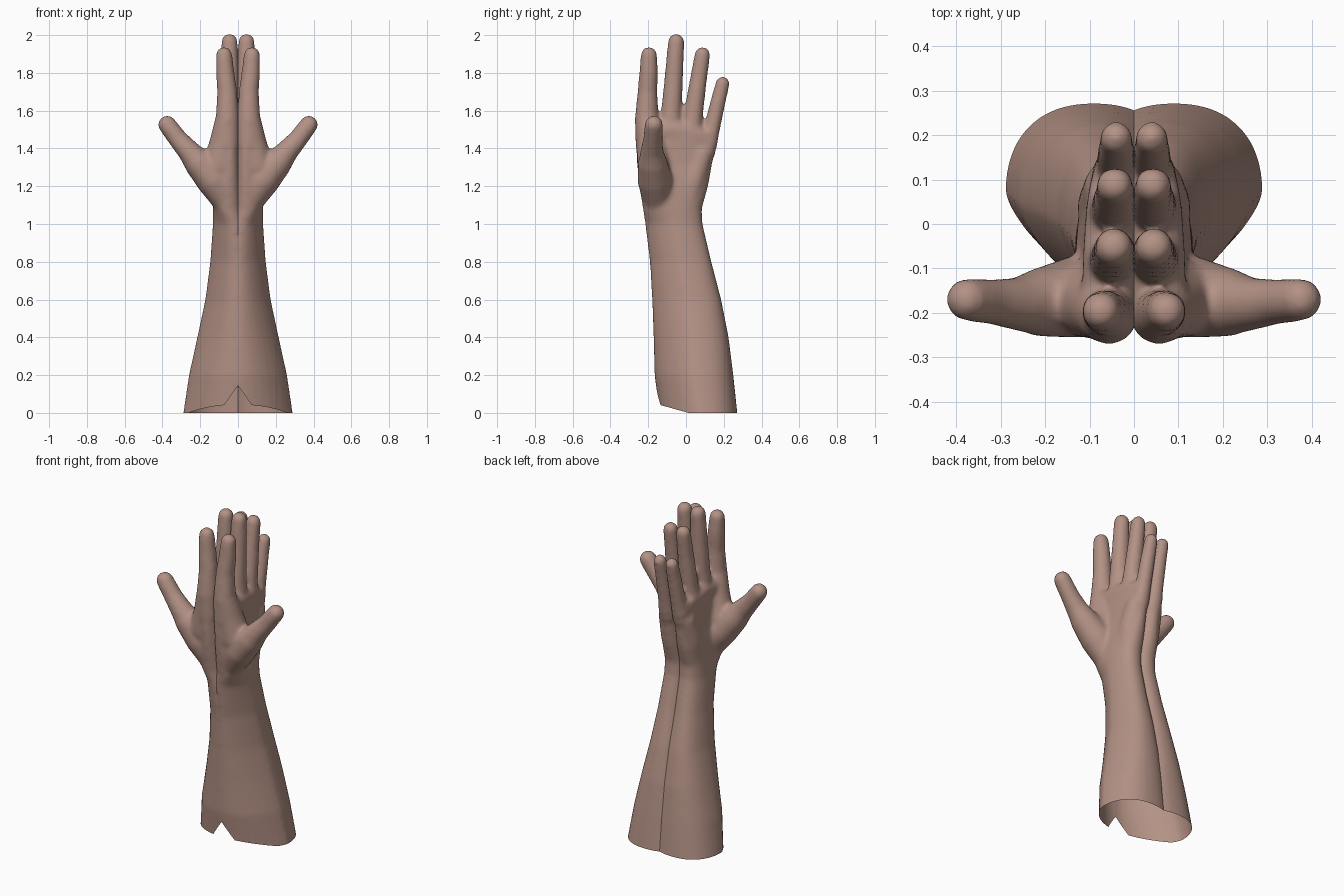
import bpy
import bmesh
from math import cos, sin, pi, copysign
from mathutils import Matrix, Vector

cube = bpy.data.objects.get("Cube")
if cube:
    bpy.data.objects.remove(cube)

skin = bpy.data.materials.new("dusty pink skin")
skin.use_nodes = True
colour = (0.45, 0.285, 0.235, 1)
skin.diffuse_color = colour
bsdf = skin.node_tree.nodes["Principled BSDF"]
bsdf.inputs["Base Color"].default_value = colour
bsdf.inputs["Roughness"].default_value = 0.7

SIDES = 32
ALLOWANCE = 0.003  # extra limb radius, lost again when the skin is softened


def outline(i, cx, rx, cy, ry, lean):
    """Point of a squarish oval whose front leans toward the centre plane."""
    c, s = cos(2 * pi * i / SIDES), sin(2 * pi * i / SIDES)
    power = 1 if lean and s < 0 else 0.87
    x = cx * (1 - lean * max(0, -s)) + rx * copysign(abs(c) ** power, c)
    return x, cy + ry * copysign(abs(s) ** power, s)


def add_loft(bm, sections):
    """Closed upright body from (z, centre x, half width, front y, back y, lean)."""
    rings = []
    for z, cx, rx, front, back, lean in sections:
        cy, ry = (front + back) / 2, (back - front) / 2
        rings.append([bm.verts.new((*outline(i, cx, rx, cy, ry, lean), z))
                      for i in range(SIDES)])
    for low, high in zip(rings, rings[1:]):
        for i in range(SIDES):
            j = (i + 1) % SIDES
            bm.faces.new((low[i], low[j], high[j], high[i]))
    bm.faces.new(rings[0][::-1])
    bm.faces.new(rings[-1])


def add_limb(bm, path):
    """Chain of tapered segments with round joints, from (x, y, z, radius)."""
    for x, y, z, r in path:
        bmesh.ops.create_uvsphere(bm, u_segments=24, v_segments=16, radius=r + ALLOWANCE,
                                  matrix=Matrix.Translation((x, y, z)))
    for a, b in zip(path, path[1:]):
        start, end = Vector(a[:3]), Vector(b[:3])
        axis = end - start
        turn = axis.to_track_quat('Z', 'Y').to_matrix().to_4x4()
        bmesh.ops.create_cone(bm, cap_ends=True, segments=24, radius1=a[3] + ALLOWANCE,
                              radius2=b[3] + ALLOWANCE, depth=axis.length,
                              matrix=Matrix.Translation((start + end) / 2) @ turn)


bm = bmesh.new()

# forearm, wrist and palm
add_loft(bm, [
    (-.1, .092, .21, -.13, .28, .9),
    (0, .09, .2, -.14, .272, .9),
    (.2, .08, .18, -.167, .251, .9),
    (.4, .07, .146, -.172, .226, .9),
    (.6, .06, .113, -.18, .187, .9),
    (.8, .055, .092, -.192, .135, .9),
    (1, .05, .083, -.217, .088, .6),
    (1.08, .05, .084, -.228, .084, 0),
    (1.2, .05, .08, -.248, .118, 0),
    (1.32, .045, .069, -.261, .14, 0),
    (1.42, .045, .066, -.265, .155, 0),
    (1.49, .045, .066, -.266, .17, 0)])

# heel of the palm on the little finger side
add_limb(bm, [(.06, .015, 1.12, .058), (.066, .04, 1.23, .06), (.054, .085, 1.37, .056)])
# pads below the fingers
add_limb(bm, [(.056, -.18, 1.49, .06), (.055, -.06, 1.495, .058),
              (.05, .04, 1.482, .054), (.045, .12, 1.43, .046)])
# web between thumb and index finger
add_limb(bm, [(.06, -.205, 1.54, .062), (.075, -.185, 1.43, .074), (.1, -.17, 1.31, .085)])
# index finger
add_limb(bm, [(.055, -.205, 1.42, .06), (.056, -.208, 1.56, .06),
              (.057, -.204, 1.7, .05), (.068, -.198, 1.8, .047), (.074, -.196, 1.895, .041)])
# middle finger
add_limb(bm, [(.05, -.085, 1.45, .056), (.046, -.077, 1.6, .051),
              (.044, -.063, 1.8, .046), (.045, -.052, 1.965, .041)])
# ring finger
add_limb(bm, [(.05, .02, 1.42, .055), (.046, .037, 1.57, .049),
              (.043, .065, 1.76, .043), (.043, .087, 1.897, .039)])
# little finger
add_limb(bm, [(.045, .105, 1.38, .048), (.042, .138, 1.51, .041),
              (.04, .17, 1.65, .038), (.04, .194, 1.744, .035)])
# thumb
add_limb(bm, [(.06, -.15, 1.13, .077), (.13, -.165, 1.235, .09), (.205, -.176, 1.32, .076),
              (.26, -.18, 1.385, .058), (.318, -.175, 1.45, .049), (.375, -.17, 1.526, .046)])

mesh = bpy.data.meshes.new("hands_and_forearms")
bm.to_mesh(mesh)
bm.free()
arms = bpy.data.objects.new("hands_and_forearms", mesh)
bpy.context.collection.objects.link(arms)

# fuse the parts into one soft skin
fuse = arms.modifiers.new("fuse", 'REMESH')
fuse.mode = 'VOXEL'
fuse.voxel_size = 0.01
soften = arms.modifiers.new("soften", 'SMOOTH')
soften.factor = 0.5
soften.iterations = 18
graph = bpy.context.evaluated_depsgraph_get()
fused = bpy.data.meshes.new_from_object(arms.evaluated_get(graph))
arms.modifiers.clear()

# trim at the centre plane, the open lower rim, its raised front and its notch
bm = bmesh.new()
bm.from_mesh(fused)
for point, normal in (((0, 0, 0), (1, 0, 0)),
                      ((0, 0, 0), (0, 0, 1)),
                      ((0, -.13, .04), (0, .28, 1)),
                      ((0, -.165, .147), (1.25, .5, 1))):
    bmesh.ops.bisect_plane(bm, geom=bm.verts[:] + bm.edges[:] + bm.faces[:],
                           plane_co=point, plane_no=Vector(normal).normalized(),
                           clear_inner=True)
bm.to_mesh(mesh)
bm.free()
bpy.data.meshes.remove(fused)
mesh.materials.clear()
mesh.materials.append(skin)
for face in mesh.polygons:
    face.material_index = 0
    face.use_smooth = True

# second hand, back to back with the first
mirror = arms.modifiers.new("other_hand", 'MIRROR')
mirror.use_mirror_merge = False
